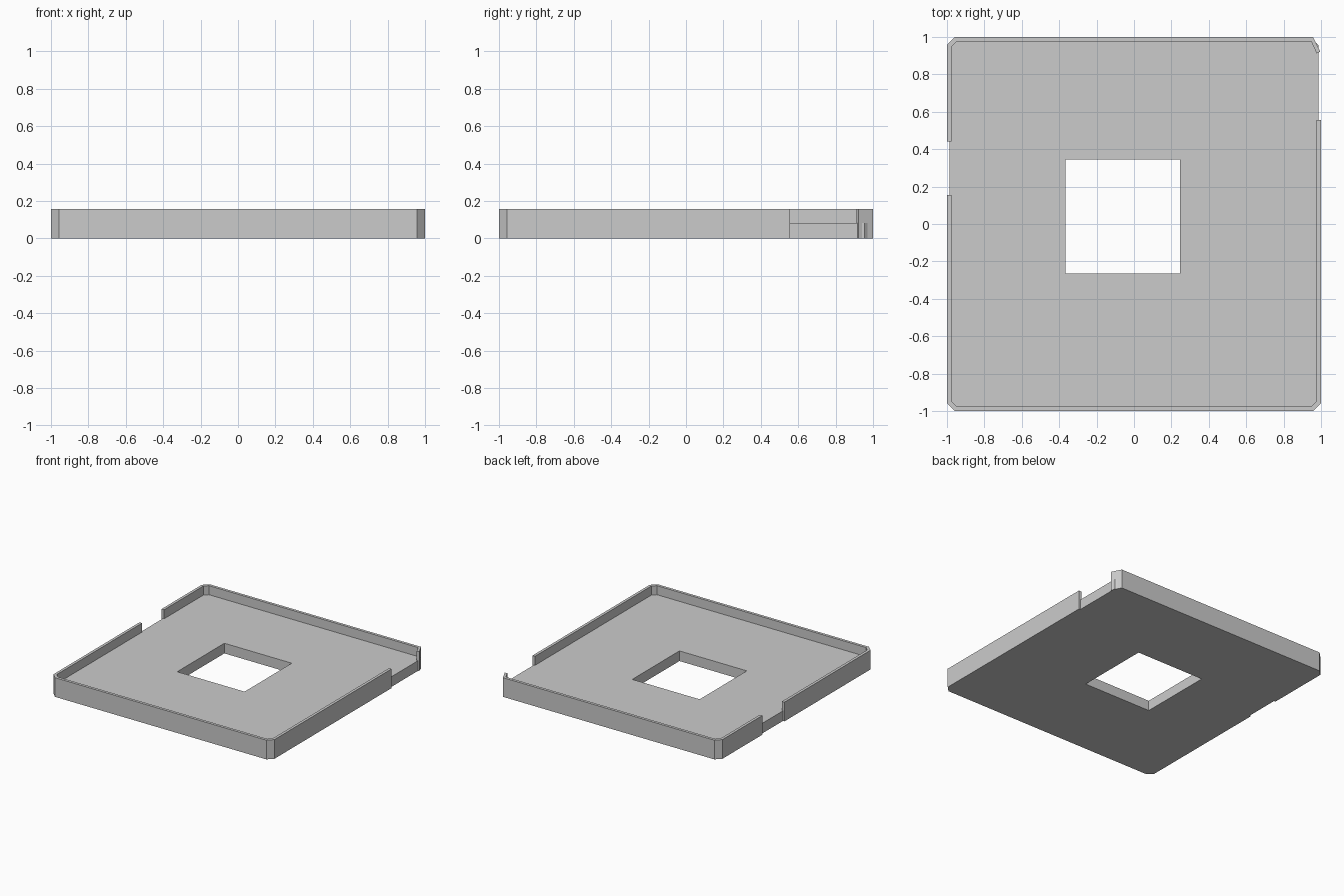
import bpy, bmesh

cube = bpy.data.objects.get("Cube")
if cube:
    bpy.data.objects.remove(cube, do_unlink=True)

grey = bpy.data.materials.new("light grey")
grey.use_nodes = True
COLOUR = (0.6, 0.6, 0.6, 1)
grey.diffuse_color = COLOUR
grey.node_tree.nodes["Principled BSDF"].inputs["Base Color"].default_value = COLOUR

WALL_TOP, SLAB_TOP = 0.157, 0.083


def band(name, outer, inner, height, closed=False):
    """Extrude the strip between two matching outlines up from the ground."""
    bm = bmesh.new()
    a = [bm.verts.new((x, y, 0)) for x, y in outer]
    b = [bm.verts.new((x, y, 0)) for x, y in inner]
    n = len(a)
    for i in range(n if closed else n - 1):
        j = (i + 1) % n
        bm.faces.new((a[i], a[j], b[j], b[i]))
    top = bmesh.ops.extrude_face_region(bm, geom=bm.faces[:])["geom"]
    bmesh.ops.translate(bm, vec=(0, 0, height),
                        verts=[v for v in top if isinstance(v, bmesh.types.BMVert)])
    bmesh.ops.recalc_face_normals(bm, faces=bm.faces[:])
    mesh = bpy.data.meshes.new(name)
    bm.to_mesh(mesh)
    bm.free()
    mesh.materials.append(grey)
    obj = bpy.data.objects.new(name, mesh)
    bpy.context.collection.objects.link(obj)
    return obj


def octagon(half, cut):
    """Square with cut corners, counter-clockwise from the front right."""
    return [(cut, -half), (half, -cut), (half, cut), (cut, half),
            (-cut, half), (-half, cut), (-half, -cut), (-cut, -half)]


# Floor slab with a square opening, each opening corner shared by two outline points
hole = [(0.245, -0.265), (0.245, 0.345), (-0.365, 0.345), (-0.365, -0.265)]
bm = bmesh.new()
rim = [bm.verts.new((x, y, 0)) for x, y in octagon(0.987, 0.955)]
cut = [bm.verts.new((x, y, 0)) for x, y in hole]
for k in range(4):
    p, q, r = rim[2 * k], rim[2 * k + 1], rim[(2 * k + 2) % 8]
    bm.faces.new((p, q, cut[k]))
    bm.faces.new((q, r, cut[(k + 1) % 4], cut[k]))
top = bmesh.ops.extrude_face_region(bm, geom=bm.faces[:])["geom"]
bmesh.ops.translate(bm, vec=(0, 0, SLAB_TOP),
                    verts=[v for v in top if isinstance(v, bmesh.types.BMVert)])
bmesh.ops.recalc_face_normals(bm, faces=bm.faces[:])
mesh = bpy.data.meshes.new("floor_slab")
bm.to_mesh(mesh)
bm.free()
mesh.materials.append(grey)
bpy.context.collection.objects.link(bpy.data.objects.new("floor_slab", mesh))

# Rim walls, broken by a gap on each side
outer, inner = octagon(1.0, 0.957), octagon(0.977, 0.947)
band("front_wall",
     [(-1, 0.155)] + outer[6:] + outer[:2] + [(1, 0.557)],
     [(-0.977, 0.155)] + inner[6:] + inner[:2] + [(0.977, 0.557)], WALL_TOP)
band("back_wall",
     [(0.996, 0.922)] + outer[3:6] + [(-1, 0.44)],
     [(0.977, 0.912)] + inner[3:6] + [(-0.977, 0.44)], WALL_TOP)
